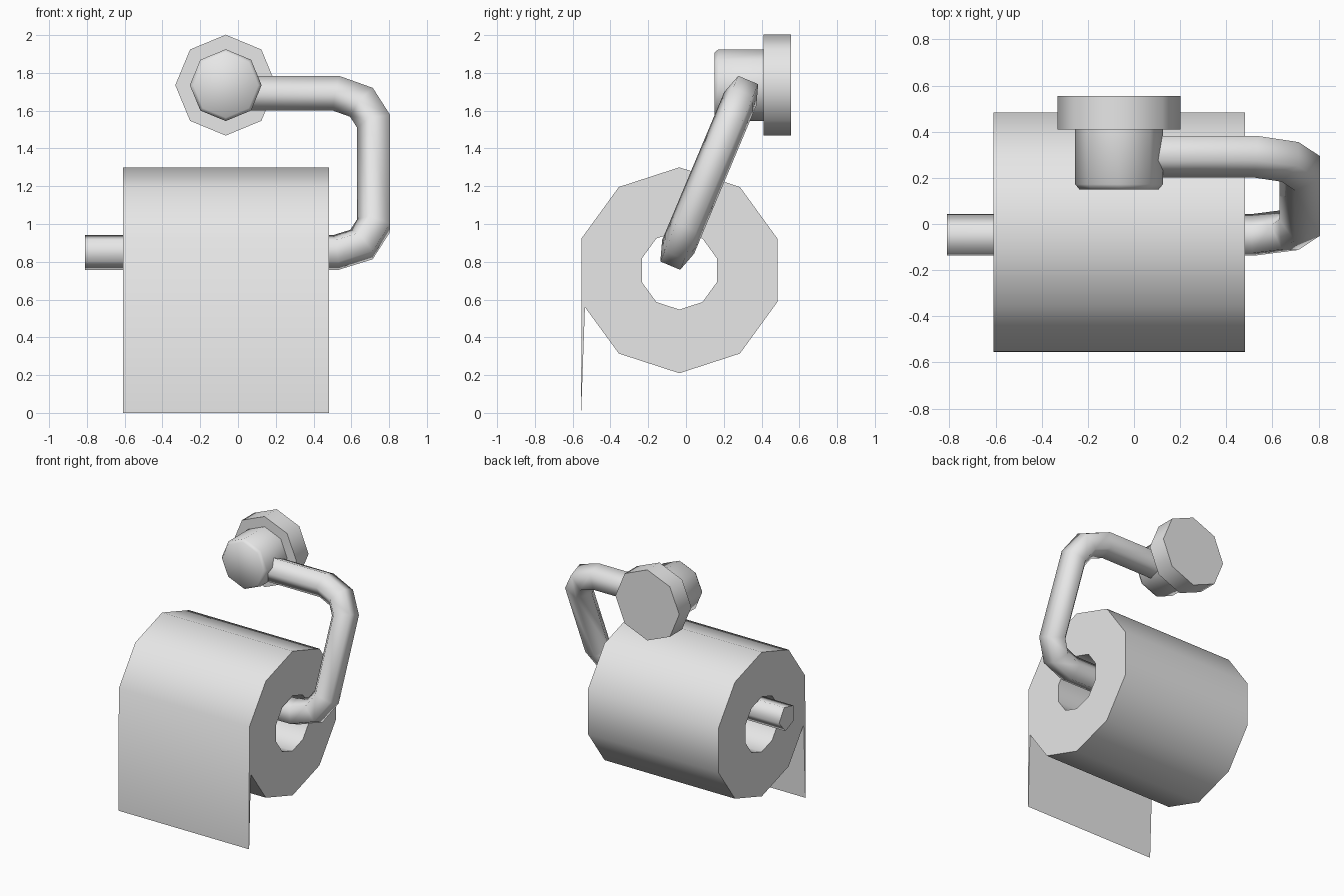
import bpy, bmesh
from math import sin, cos, pi, radians
from mathutils import Vector

cube = bpy.data.objects.get("Cube")
if cube:
    bpy.data.objects.remove(cube, do_unlink=True)

# Single material
grey = bpy.data.materials.new("light_grey")
grey.use_nodes = True
GREY = (0.8, 0.8, 0.8, 1)
grey.diffuse_color = GREY
grey.node_tree.nodes["Principled BSDF"].inputs["Base Color"].default_value = GREY


def finish(name, bm):
    bmesh.ops.recalc_face_normals(bm, faces=bm.faces)
    mesh = bpy.data.meshes.new(name)
    bm.to_mesh(mesh)
    bm.free()
    mesh.materials.append(grey)
    mesh.shade_smooth()
    mesh.set_sharp_from_angle(angle=radians(75))
    obj = bpy.data.objects.new(name, mesh)
    bpy.context.collection.objects.link(obj)


def loft(name, rings):
    """Skin closed rings of equal size and cap both ends."""
    bm = bmesh.new()
    loops = [[bm.verts.new(p) for p in ring] for ring in rings]
    n = len(loops[0])
    for a, b in zip(loops, loops[1:]):
        for i in range(n):
            j = (i + 1) % n
            bm.faces.new((a[i], a[j], b[j], b[i]))
    bm.faces.new(loops[0])
    bm.faces.new(loops[-1])
    finish(name, bm)


def polygon(n, r, start=pi / 2):
    return [(r * cos(start + 2 * pi * i / n), r * sin(start + 2 * pi * i / n))
            for i in range(n)]


# Wall plate and chamfered post
def disc(name, stations):
    loft(name, [[(-0.065 + u, y, 1.735 + v) for u, v in polygon(8, r)]
                for y, r in stations])


disc("wall_plate", [(0.41, 0.267), (0.555, 0.267)])
disc("mount_post", [(0.15, 0.172), (0.172, 0.19), (0.42, 0.19)])

# Bent five-sided arm lying in one tilted plane
path = [(0.0, 1.69), (0.52, 1.69), (0.66, 1.64), (0.727, 1.535),
        (0.727, 1.0), (0.66, 0.895), (0.52, 0.852), (-0.81, 0.852)]
points = [Vector((x, -0.053 + (z - 0.852) * 0.42, z)) for x, z in path]
side = Vector((0, 0.922, -0.387)).normalized()
rings = []
for i, p in enumerate(points):
    before = (p - points[max(i - 1, 0)]).normalized()
    after = (points[min(i + 1, len(points) - 1)] - p).normalized()
    tangent = (before + after).normalized()
    outward = side.cross(tangent).normalized()
    if outward.dot(p - Vector((0, 0.12, 1.27))) < 0:
        outward = -outward
    inner = before if before.length else after
    stretch = 1 / max(tangent.dot(inner), 0.5)
    rings.append([p + outward * u * stretch + side * v
                  for u, v in polygon(5, 0.097, pi)])
loft("holder_arm", rings)

# Paper roll with a hanging sheet
X0, X1, YC, ZC = -0.61, 0.482, -0.035, 0.755


def ring_points(r):
    return [(YC + u, ZC + v) for u, v in polygon(10, r)]


outer = ring_points(0.545)
# the third corner becomes the sheet tip and the notch behind it
outer[3:4] = [(-0.555, 0.0), (-0.535, 0.56)]
hole = ring_points(0.208)
bm = bmesh.new()
ends = []
for x in (X0, X1):
    o = [bm.verts.new((x, y, z)) for y, z in outer]
    h = [bm.verts.new((x, y, z)) for y, z in hole]
    ends.append((o, h))
    for i in range(10):
        j = (i + 1) % 10
        if i in (2, 3):
            continue
        a = i if i < 3 else i + 1
        bm.faces.new((o[a], o[(a + 1) % 11], h[j], h[i]))
    bm.faces.new((o[2], o[3], o[4], h[3], h[2]))
    bm.faces.new((o[4], o[5], h[4], h[3]))
for a, b in zip(*ends):
    for i in range(len(a)):
        j = (i + 1) % len(a)
        bm.faces.new((a[i], a[j], b[j], b[i]))
finish("paper_roll", bm)
